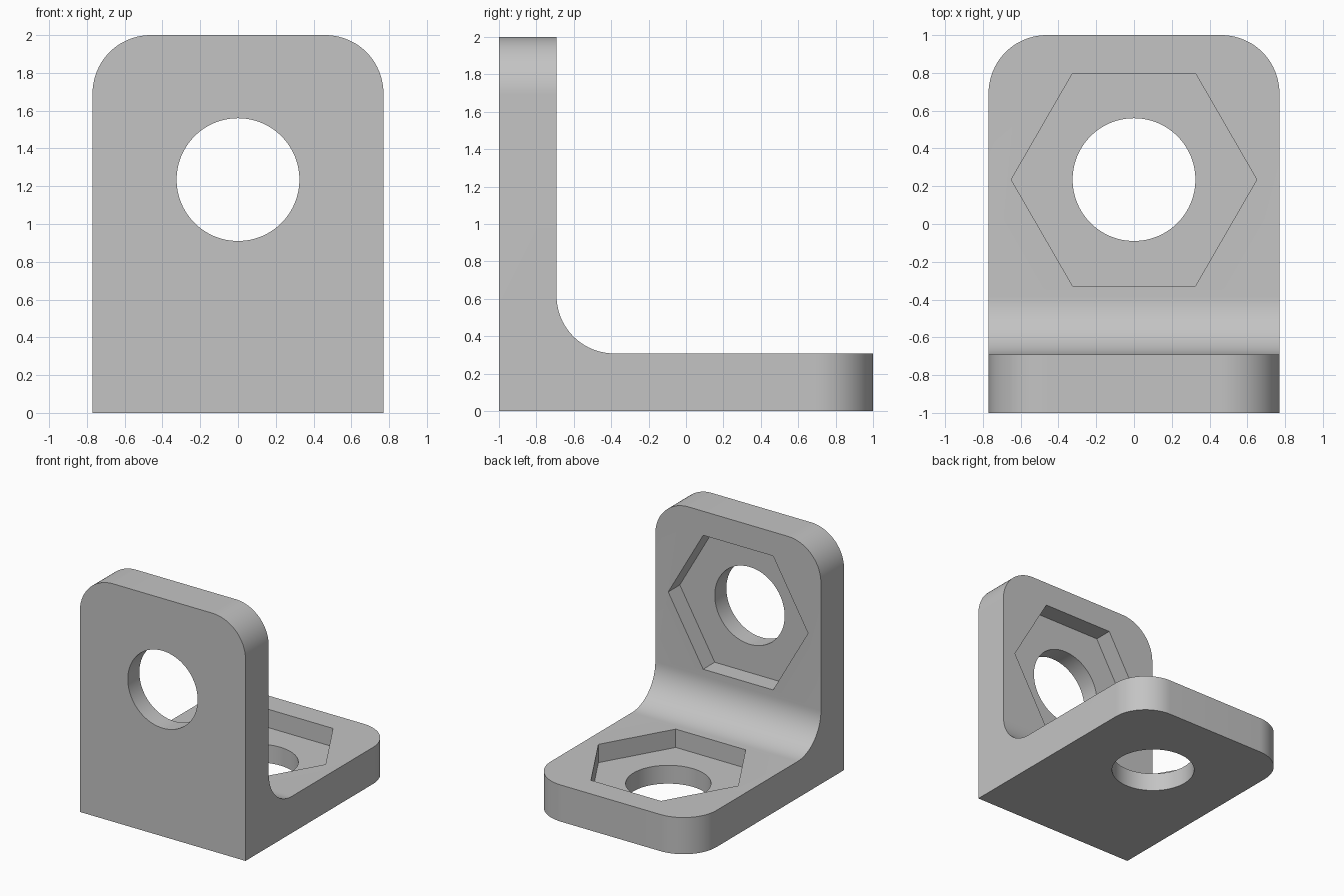
import bpy, bmesh
from math import radians

cube = bpy.data.objects.get("Cube")
if cube:
    bpy.data.objects.remove(cube, do_unlink=True)

HALF = 0.77        # half the width
THICK = 0.308      # plate thickness, also the corner and fillet radius
HOLE = 0.325
HEX = 0.65
CENTRE = 1.235     # hole distance from the outer bend edge
POCKET = THICK / 2

grey = bpy.data.materials.new("light_grey")
grey.use_nodes = True
grey.diffuse_color = (0.55, 0.55, 0.55, 1)
grey.node_tree.nodes["Principled BSDF"].inputs["Base Color"].default_value = grey.diffuse_color

# L profile extruded across the width
bm = bmesh.new()
inner = THICK - 1
profile = [(-1, 0), (1, 0), (1, THICK), (inner, THICK), (inner, 2), (-1, 2)]
face = bm.faces.new([bm.verts.new((-HALF, y, z)) for y, z in profile])
side = bmesh.ops.extrude_face_region(bm, geom=[face])["geom"]
bmesh.ops.translate(bm, vec=(2 * HALF, 0, 0),
                    verts=[v for v in side if isinstance(v, bmesh.types.BMVert)])
bmesh.ops.recalc_face_normals(bm, faces=bm.faces)


def is_rounded(edge):
    """Free corners of both plates, and the inside of the bend."""
    a, b = (v.co for v in edge.verts)
    across = abs(a.x - b.x) > 0.1
    mid = (a + b) / 2
    if across:
        return abs(mid.y - inner) < 0.01 and abs(mid.z - THICK) < 0.01
    top = a.z > 1.99 and b.z > 1.99
    back = a.y > 0.99 and b.y > 0.99
    return top or back


bmesh.ops.bevel(bm, geom=[e for e in bm.edges if is_rounded(e)], offset=THICK,
                offset_type='OFFSET', segments=20, profile=0.5, affect='EDGES')
mesh = bpy.data.meshes.new("angle_bracket")
bm.to_mesh(mesh)
bm.free()
mesh.materials.append(grey)
bracket = bpy.data.objects.new("angle_bracket", mesh)
bpy.context.collection.objects.link(bracket)


def cut(name, sides, radius, start, end, upright):
    """Subtract a prism running through a plate from start to end."""
    mid = (start + end) / 2
    place = (0, mid - 1, CENTRE) if upright else (0, CENTRE - 1, mid)
    turn = (radians(-90), 0, 0) if upright else (0, 0, 0)
    bpy.ops.mesh.primitive_cylinder_add(vertices=sides, radius=radius, depth=end - start,
                                        location=place, rotation=turn)
    cutter = bpy.context.object
    cutter.name = name
    cutter.hide_render = True
    # put a corner of the prism on the x axis
    if sides == 6:
        for v in cutter.data.vertices:
            v.co.x, v.co.y = v.co.y, -v.co.x
    cutter.data.materials.append(grey)
    bpy.context.view_layer.objects.active = bracket
    mod = bracket.modifiers.new(name, 'BOOLEAN')
    mod.operation = 'DIFFERENCE'
    mod.solver = 'EXACT'
    mod.object = cutter
    bpy.ops.object.modifier_apply(modifier=name)
    bpy.data.objects.remove(cutter, do_unlink=True)


# Bolt hole and hexagonal nut pocket in each plate
for plate, upright in (("base", False), ("wall", True)):
    cut(plate + "_nut_pocket", 6, HEX, POCKET, THICK + 0.1, upright)
    cut(plate + "_bolt_hole", 96, HOLE, -0.1, THICK + 0.1, upright)

bpy.ops.object.select_all(action='DESELECT')
bracket.select_set(True)
bpy.context.view_layer.objects.active = bracket
bpy.ops.object.shade_smooth_by_angle(angle=radians(30))
